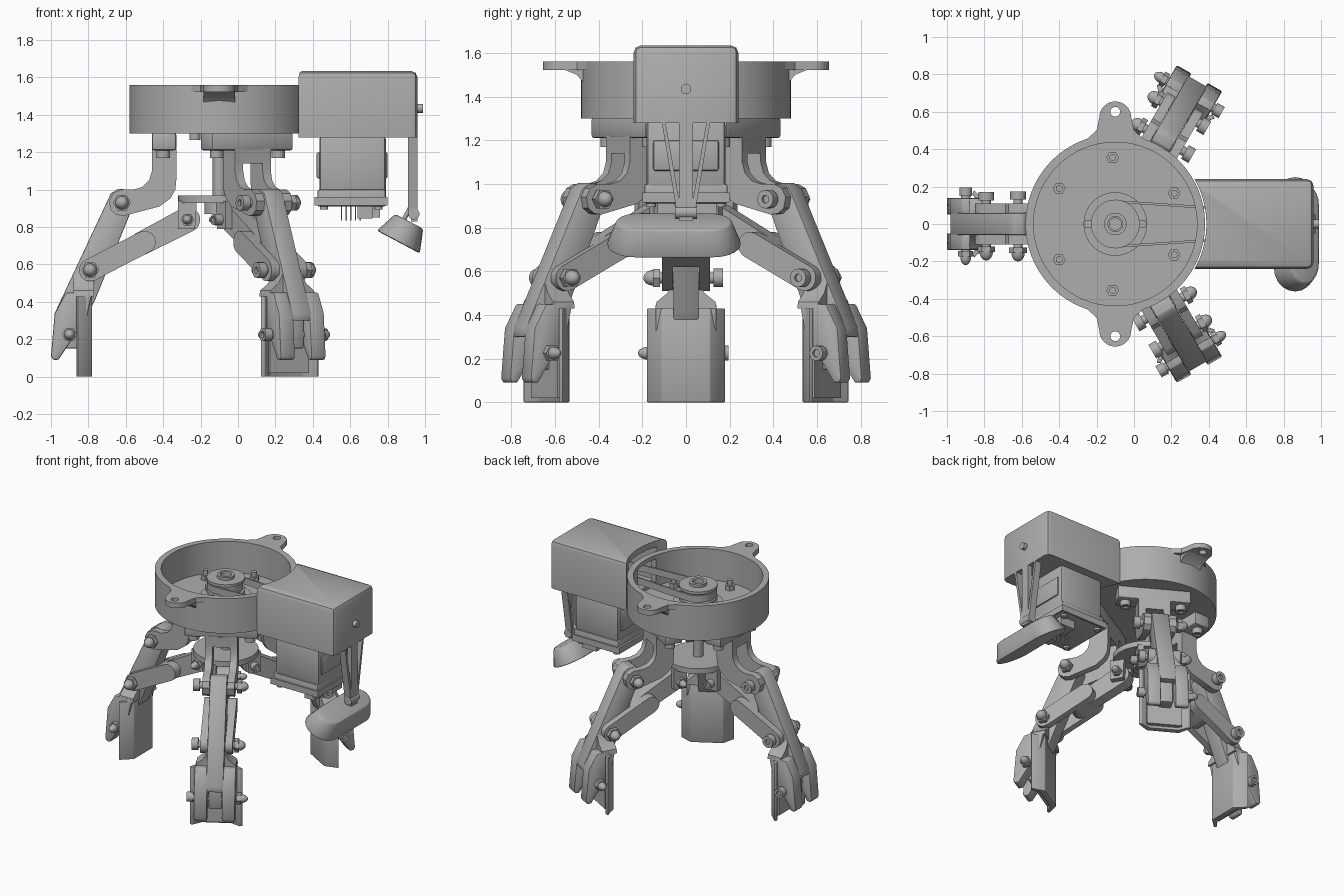
import bpy, bmesh
from math import cos, sin, pi, radians, atan2
from mathutils import Matrix, Vector

cube = bpy.data.objects.get("Cube")
if cube:
    bpy.data.objects.remove(cube)

grey = bpy.data.materials.new("grey plastic")
grey.use_nodes = True
COLOR = (0.42, 0.42, 0.42, 1)
grey.diffuse_color = COLOR
grey.node_tree.nodes["Principled BSDF"].inputs["Base Color"].default_value = COLOR

HUB = Matrix.Translation((-0.1, 0, 0))
WORLD = Matrix.Identity(4)
TO_Y = Matrix.Rotation(radians(-90), 4, 'X')   # z axis -> y axis
TO_X = Matrix.Rotation(radians(90), 4, 'Y')    # z axis -> x axis


def finish(name, bm, mat, bevel=0):
    bmesh.ops.recalc_face_normals(bm, faces=bm.faces)
    if bevel:
        edges = [e for e in bm.edges if e.calc_face_angle(0) > 0.6]
        bmesh.ops.bevel(bm, geom=edges, offset=bevel, segments=2, profile=0.5,
                        affect='EDGES', clamp_overlap=True)
    me = bpy.data.meshes.new(name)
    bm.to_mesh(me)
    bm.free()
    me.materials.append(grey)
    me.shade_smooth()
    me.set_sharp_from_angle(angle=radians(32))
    ob = bpy.data.objects.new(name, me)
    ob.matrix_world = mat
    bpy.context.collection.objects.link(ob)
    return ob


def prism(name, pts, a, b, plane='XY', mat=WORLD, bevel=0, top_scale=(1, 1)):
    """Extrude a 2D outline from a to b along the axis missing from plane."""
    place = {'XY': lambda u, v, w: (u, v, w), 'XZ': lambda u, v, w: (u, w, v),
             'YZ': lambda u, v, w: (w, u, v)}[plane]
    bm = bmesh.new()
    low = [bm.verts.new(place(u, v, a)) for u, v in pts]
    high = [bm.verts.new(place(u * top_scale[0], v * top_scale[1], b)) for u, v in pts]
    bm.faces.new(low)
    bm.faces.new(high)
    for i in range(len(pts)):
        j = (i + 1) % len(pts)
        bm.faces.new((low[i], low[j], high[j], high[i]))
    return finish(name, bm, mat, bevel)


def box(name, x, y, z, mat=WORLD, bevel=0):
    pts = [(x[0], y[0]), (x[1], y[0]), (x[1], y[1]), (x[0], y[1])]
    return prism(name, pts, z[0], z[1], 'XY', mat, bevel)


def lathe(name, pts, mat=WORLD, segs=32):
    """Revolve (radius, height) points around z."""
    bm = bmesh.new()
    rings = [[bm.verts.new((r * cos(2 * pi * k / segs), r * sin(2 * pi * k / segs), h))
              for k in range(segs)] for r, h in pts]
    for a, b in zip(rings, rings[1:]):
        for k in range(segs):
            bm.faces.new((a[k], a[k - 1], b[k - 1], b[k]))
    bmesh.ops.remove_doubles(bm, verts=bm.verts, dist=1e-5)
    return finish(name, bm, mat)


def rod(name, r, a, b, mat=WORLD, segs=24):
    return lathe(name, [(0, a), (r, a), (r, b), (0, b)], mat, segs)


def tube(name, inner, outer, a, b, mat=WORLD, segs=32):
    return lathe(name, [(inner, a), (outer, a), (outer, b), (inner, b), (inner, a)], mat, segs)


def capsule(p, q, rad, rad2=None, n=10):
    """Outline around two circles."""
    rad2 = rad2 or rad
    t = atan2(q[1] - p[1], q[0] - p[0])
    arc = lambda c, r, s: [(c[0] + r * cos(s + pi * i / n), c[1] + r * sin(s + pi * i / n))
                           for i in range(n + 1)]
    return arc(q, rad2, t - pi / 2) + arc(p, rad, t + pi / 2)


def cut(ob, *cutters):
    for c in cutters:
        m = ob.modifiers.new("cut", 'BOOLEAN')
        m.operation, m.solver, m.object = 'DIFFERENCE', 'EXACT', c
    bpy.context.view_layer.update()
    me = bpy.data.meshes.new_from_object(ob.evaluated_get(bpy.context.evaluated_depsgraph_get()))
    ob.modifiers.clear()
    ob.data = me
    me.shade_smooth()
    me.set_sharp_from_angle(angle=radians(32))
    for c in cutters:
        bpy.data.objects.remove(c)


# Round base cup with belt opening
cup = lathe("base_cup", [(0, 1.3), (0.48, 1.3), (0.48, 1.56), (0.437, 1.56),
                         (0.437, 1.33), (0, 1.33)], HUB, 96)
cut(cup, box("opening_cutter", (0.2, 0.6), (-0.11, 0.11), (1.36, 1.53)))

# Mounting ears
for s, side in ((1, "back"), (-1, "front")):
    outline = [(-0.15, 0.456), (-0.1, 0.5)] + [
        (0.085 * cos(a), 0.6 + 0.085 * sin(a) - 0.03) for a in [pi - pi * i / 16 for i in range(17)]
    ] + [(0.1, 0.5), (0.15, 0.456)]
    ear = prism(side + "_ear", [(x, y * s) for x, y in outline], 1.522, 1.56, 'XY', HUB)
    cut(ear, rod("hole_cutter", 0.026, 1.4, 1.7, HUB @ Matrix.Translation((0, 0.6 * s, 0))))
    prism(side + "_ear_gusset", [(s * y, z) for y, z in
          ((0.45, 1.47), (0.475, 1.47), (0.5, 1.5), (0.56, 1.524), (0.45, 1.524))],
          -0.085, 0.085, 'YZ', HUB)

# Drive pulley, bearing and screw shaft
tube("bearing_flange", 0.04, 0.17, 1.33, 1.37, HUB)
lathe("drive_pulley", [(0.04, 1.39), (0.13, 1.39), (0.13, 1.41), (0.115, 1.415), (0.115, 1.475),
                       (0.13, 1.48), (0.13, 1.5), (0.06, 1.5), (0.06, 1.52), (0.04, 1.52),
                       (0.04, 1.39)], HUB, 48)
rod("screw_shaft", 0.035, 0.9, 1.46, HUB)
for s in (-1, 1):
    rod("flange_bolt", 0.025, 1.33, 1.4, HUB @ Matrix.Translation((0.145 * s, 0, 0)), 6)
rod("base_peg", 0.03, 1.265, 1.31, Matrix.Translation((-0.23, 0, 0)))
belt = prism("drive_belt", capsule((-0.1, 0), (0.61, 0), 0.127, 0.08, 16), 1.42, 1.47)
cut(belt, prism("belt_cutter", capsule((-0.1, 0), (0.61, 0), 0.114, 0.067, 16), 1.3, 1.6))
rod("motor_pulley", 0.067, 1.35, 1.5, Matrix.Translation((0.61, 0, 0)))

# Motor housing, hollowed and fitted around the cup
housing = box("motor_housing", (0.2, 0.96), (-0.24, 0.24), (1.2, 1.635), bevel=0.035)
cut(housing, box("bottom_cutter", (0, 1.2), (-0.5, 0.5), (1, 1.28)),
    rod("cup_cutter", 0.487, 1, 2, HUB, 96),
    box("pocket_cutter", (0.3, 0.85), (-0.17, 0.17), (1.34, 1.59)))
rod("housing_button", 0.024, 0.95, 0.988, Matrix.Translation((0, 0, 1.435)) @ TO_X)

# Motor
box("motor_body", (0.435, 0.79), (-0.18, 0.18), (0.97, 1.29), bevel=0.02)
box("motor_band", (0.42, 0.8), (-0.15, 0.15), (1.06, 1.2), bevel=0.01)
box("motor_cap", (0.425, 0.79), (-0.19, 0.19), (0.91, 1.0), bevel=0.01)
box("motor_board", (0.41, 0.8), (-0.2, 0.2), (0.915, 0.96))
for x in (0.46, 0.75):
    for y in (-0.16, 0.16):
        rod("cap_screw", 0.022, 0.895, 0.92, Matrix.Translation((x, y, 0)))
for i in range(5):
    box("connector_pin", (0.55 + i * 0.025, 0.557 + i * 0.025), (-0.05, -0.04), (0.835, 0.92))
box("left_connector", (0.64, 0.72), (-0.13, -0.05), (0.845, 0.92))
box("right_connector", (0.64, 0.76), (0.02, 0.14), (0.85, 0.92))

# Sensor hanger: centre bar with two converging struts
box("hanger_bar", (0.925, 0.96), (-0.033, 0.033), (0.83, 1.3))
for s in (-1, 1):
    prism("hanger_strut", [(s * y, z) for y, z in ((0.095, 1.29), (0.112, 1.29), (0.04, 0.86),
                                                    (0.02, 0.86))], 0.91, 0.96, 'YZ')

# Tilted oval sensor pod
tilt = Matrix.Translation((0.857, -0.055, 0.72)) @ Matrix.Rotation(radians(28), 4, 'Y')
prism("sensor_pod", capsule((0, -0.18), (0, 0.18), 0.13), 0, 0.125, 'XY', tilt, 0.012, (0.65, 0.85))
rod("pod_pin", 0.012, 0.1, 0.23, tilt @ Matrix.Translation((-0.03, 0.05, 0)))
rod("pod_hinge", 0.03, -0.05, 0.05, Matrix.Translation((0.94, 0, 0.87)) @ TO_Y)

# Pusher disc that drives the links
tube("pusher_disc", 0.03, 0.22, 0.93, 0.97, HUB, 48)
rod("pusher_boss", 0.08, 0.87, 0.94, HUB)


def bolt(name, r, z, half, mat, rad=0.042):
    """Cap screw with a domed nut across the finger."""
    m = mat @ Matrix.Translation((r, 0, z)) @ TO_Y
    rod(name + "_pin", 0.025, -half, half, m)
    tube(name + "_head", 0.018, rad, -half - 0.045, -half, m, 24)
    rod(name + "_head_core", 0.02, -half - 0.03, -half, m)
    rod(name + "_nut", rad + 0.006, half - 0.005, half + 0.025, m, 6)
    dome = [(rad * 0.85 * cos(a), half + 0.025 + 0.045 * sin(a)) for a in [i * pi / 12 for i in range(7)]]
    lathe(name + "_dome", dome, m, 24)


BRACKET = [(0.23, 1.22), (0.36, 1.22), (0.36, 1.1), (0.375, 1.05), (0.41, 1.015), (0.46, 1.0),
           (0.53, 1.0), (0.57, 0.98), (0.59, 0.94), (0.58, 0.89), (0.55, 0.865), (0.51, 0.86),
           (0.32, 0.91), (0.26, 0.955), (0.235, 1.0), (0.23, 1.05)]
ARM = [(0.45, 0.93), (0.46, 0.97), (0.49, 1.0), (0.54, 1.005), (0.58, 0.98), (0.88, 0.34),
       (0.88, 0.3), (0.72, 0.3), (0.66, 0.42), (0.47, 0.89)]
PRONG = [(0.68, 0.45), (0.82, 0.45), (0.88, 0.34), (0.9, 0.11), (0.89, 0.09), (0.86, 0.09),
         (0.76, 0.24), (0.72, 0.26)]
PAD = [(0.68, -0.11), (0.68, 0.11), (0.755, 0.18), (0.765, 0.16), (0.72, 0.1), (0.72, -0.1),
       (0.765, -0.16), (0.755, -0.18)]

# Three identical fingers around the hub
for label, angle in (("right", 180), ("front", -60), ("back", 60)):
    F = HUB @ Matrix.Rotation(radians(angle), 4, 'Z')
    n = label + "_finger_"
    box(n + "mount", (0.23, 0.36), (-0.25, 0.25), (1.21, 1.305), F, 0.012)
    for t in (-0.19, 0.19):
        at = F @ Matrix.Translation((0.3, t, 0))
        tube(n + "mount_bolt", 0.018, 0.036, 1.17, 1.215, at, 20)
        rod(n + "mount_nut", 0.034, 1.33, 1.365, at, 6)
        rod(n + "mount_stud", 0.018, 1.18, 1.4, at, 16)
    box(n + "bracket_bridge", (0.23, 0.36), (-0.11, 0.11), (1.14, 1.215), F)
    prism(n + "arm", ARM, -0.058, 0.058, 'XZ', F, 0.006)
    prism(n + "shoulder", [(-0.14, 0.43), (0.14, 0.43), (0.135, 0.46), (0.085, 0.5), (0.058, 0.55),
                           (-0.058, 0.55), (-0.085, 0.5), (-0.135, 0.46)], 0.67, 0.78, 'YZ', F)
    box(n + "pad_lug", (0.7, 0.83), (-0.045, 0.045), (0.15, 0.34), F, 0.01)
    prism(n + "pad", PAD, 0, 0.43, 'XY', F, 0.004)
    box(n + "pad_back", (0.7, 0.75), (-0.12, 0.12), (0.02, 0.44), F)
    # Link from the pusher disc to the arm
    prism(n + "link_neck", capsule((0.17, 0.84), (0.42, 0.71), 0.068, 0.062), -0.045, 0.045, 'XZ', F)
    prism(n + "link_body", capsule((0.4, 0.72), (0.48, 0.679), 0.06), -0.11, 0.11, 'XZ', F)
    for s in (-1, 1):
        span = (0.06 * s, 0.11 * s)
        prism(n + "bracket_plate", BRACKET, *span, 'XZ', F)
        prism(n + "prong", PRONG, 0.05 * s, 0.14 * s, 'XZ', F, 0.008)
        prism(n + "link_cheek", capsule((0.42, 0.71), (0.69, 0.57), 0.06), *span, 'XZ', F)
        prism(n + "pusher_lug", [(0.12, 0.94), (0.22, 0.94), (0.22, 0.79), (0.13, 0.79)],
              0.048 * s, 0.09 * s, 'XZ', F)
    bolt(n + "upper_pivot", 0.52, 0.93, 0.13, F)
    bolt(n + "lower_pivot", 0.69, 0.57, 0.125, F)
    bolt(n + "pad_pivot", 0.8, 0.225, 0.15, F, 0.034)
    bolt(n + "lug_pivot", 0.17, 0.84, 0.09, F, 0.03)
